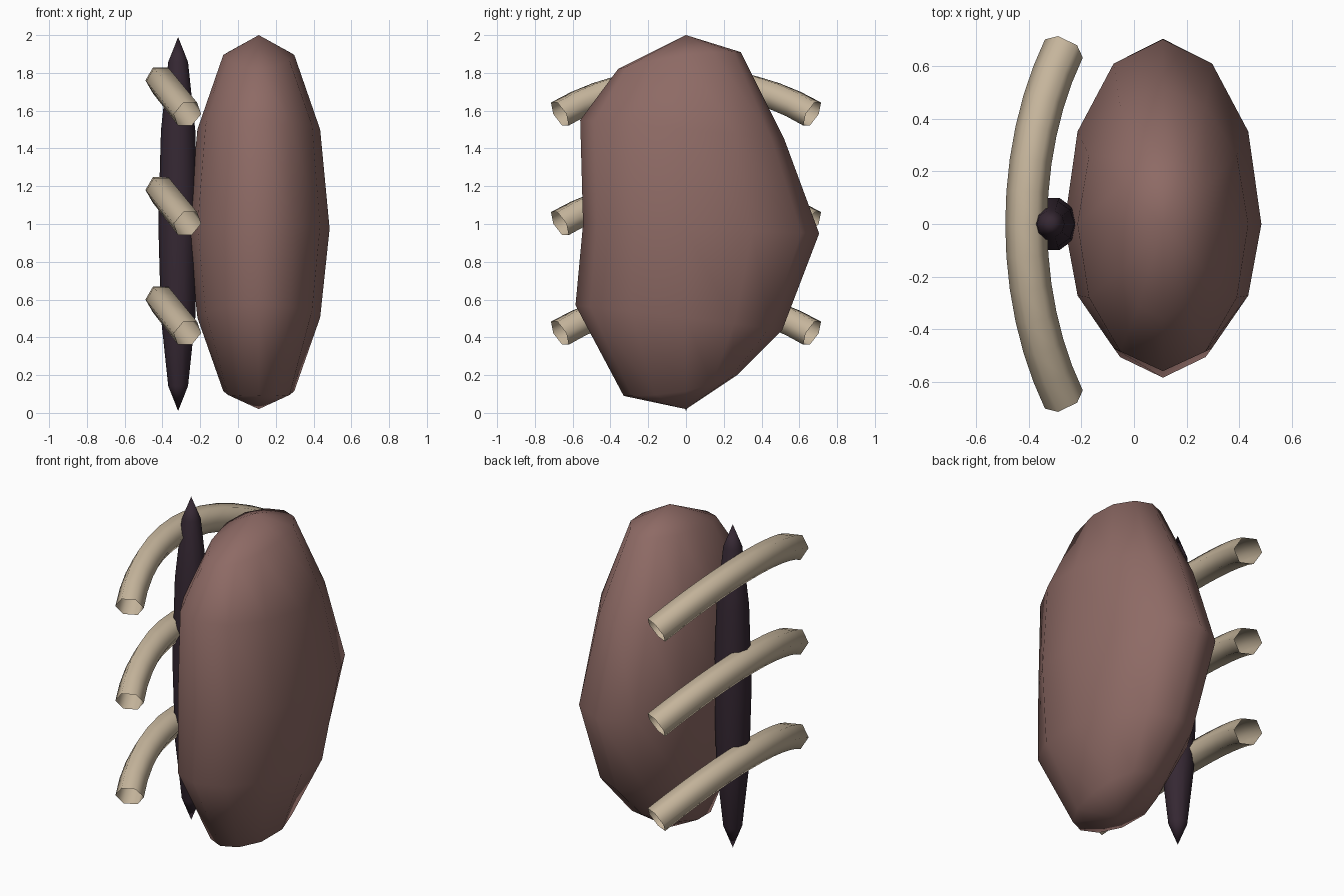
import bpy, bmesh, math
from mathutils import Vector

if "Cube" in bpy.data.objects:
    bpy.data.objects.remove(bpy.data.objects["Cube"])


def material(name, color):
    m = bpy.data.materials.new(name)
    m.diffuse_color = (*color, 1)
    m.use_nodes = True
    m.node_tree.nodes["Principled BSDF"].inputs["Base Color"].default_value = m.diffuse_color
    return m


BODY = material("dusty_rose", (0.27, 0.145, 0.13))
SPINE = material("dark_plum", (0.036, 0.021, 0.033))
BONE = material("pale_bone", (0.56, 0.46, 0.33))


def make_object(name, bm, mat):
    bmesh.ops.recalc_face_normals(bm, faces=bm.faces[:])
    for f in bm.faces:
        f.smooth = True
    mesh = bpy.data.meshes.new(name)
    bm.to_mesh(mesh)
    bm.free()
    mesh.materials.append(mat)
    ob = bpy.data.objects.new(name, mesh)
    bpy.context.collection.objects.link(ob)
    return ob


def loft(rings, poles=None):
    """Skin closed rings of points; optional end points close both ends."""
    bm = bmesh.new()
    rows = [[bm.verts.new(p) for p in r] for r in rings]
    n = len(rows[0])
    for a, b in zip(rows, rows[1:]):
        for i in range(n):
            j = (i + 1) % n
            bm.faces.new((a[i], a[j], b[j], b[i]))
    if poles:
        for pole, row in zip(poles, (rows[0], rows[-1])):
            tip = bm.verts.new(pole)
            for i in range(n):
                bm.faces.new((tip, row[i], row[(i + 1) % n]))
    return bm


# Organ body: 12-sided bean, each ring has its own front and back reach
# x radius, back y, back z, front y, front z, side bulge in z
RINGS = [
    (0.188, 0.29, 1.91, 0.36, 1.82, 0.03),
    (0.325, 0.52, 1.45, 0.56, 1.55, 0.0),
    (0.375, 0.705, 0.95, 0.545, 1.0, 0.0),
    (0.325, 0.51, 0.44, 0.585, 0.57, 0.0),
    (0.188, 0.27, 0.20, 0.33, 0.09, -0.03),
]
CX = 0.11
rings = []
for rx, yb, zb, yf, zf, bulge in RINGS:
    ring = []
    for i in range(12):
        a = math.tau * i / 12
        c, s = math.cos(a), math.sin(a)
        y = s * (yb if s > 0 else yf)
        z = (zb + zf) / 2 + s * (zb - zf) / 2 + bulge * c * c
        ring.append((CX + rx * c, y, z))
    rings.append(ring)
make_object("organ_body", loft(rings, [(CX, 0, 2.0), (CX, 0, 0.02)]), BODY)

# Spine: slender spindle
SX, SR, SH = -0.317, 0.105, 0.99
rings = []
for k in range(1, 6):
    t = math.pi * k / 6
    rings.append([(SX + SR * math.sin(t) * math.cos(math.tau * i / 10),
                   SR * math.sin(t) * math.sin(math.tau * i / 10),
                   1 + SH * math.cos(t)) for i in range(10)])
make_object("spine", loft(rings, [(SX, 0, 1 + SH), (SX, 0, 1 - SH)]), SPINE)

# Ribs: open hexagonal tubes bent along a tilted arc
UP = Vector((0, 0, 1))
HALF = math.radians(37)
for n, z0 in enumerate((0.60, 1.18, 1.76)):
    rings = []
    for k in range(13):
        t = HALF * (k / 6 - 1)
        drop = (1 - math.cos(t)) / (1 - math.cos(HALF))
        centre = Vector((-0.41 + 0.143 * drop,
                         0.668 * math.sin(t) / math.sin(HALF),
                         z0 - 0.178 * drop))
        slope = math.sin(t) / (1 - math.cos(HALF))
        tangent = Vector((0.143 * slope,
                          0.668 * math.cos(t) / math.sin(HALF),
                          -0.178 * slope)).normalized()
        side = tangent.cross(UP).normalized()
        up = side.cross(tangent)
        rings.append([centre + 0.08 * (side * math.cos(math.tau * i / 6)
                                       + up * math.sin(math.tau * i / 6))
                      for i in range(6)])
    make_object(f"rib_{n + 1}", loft(rings), BONE)
